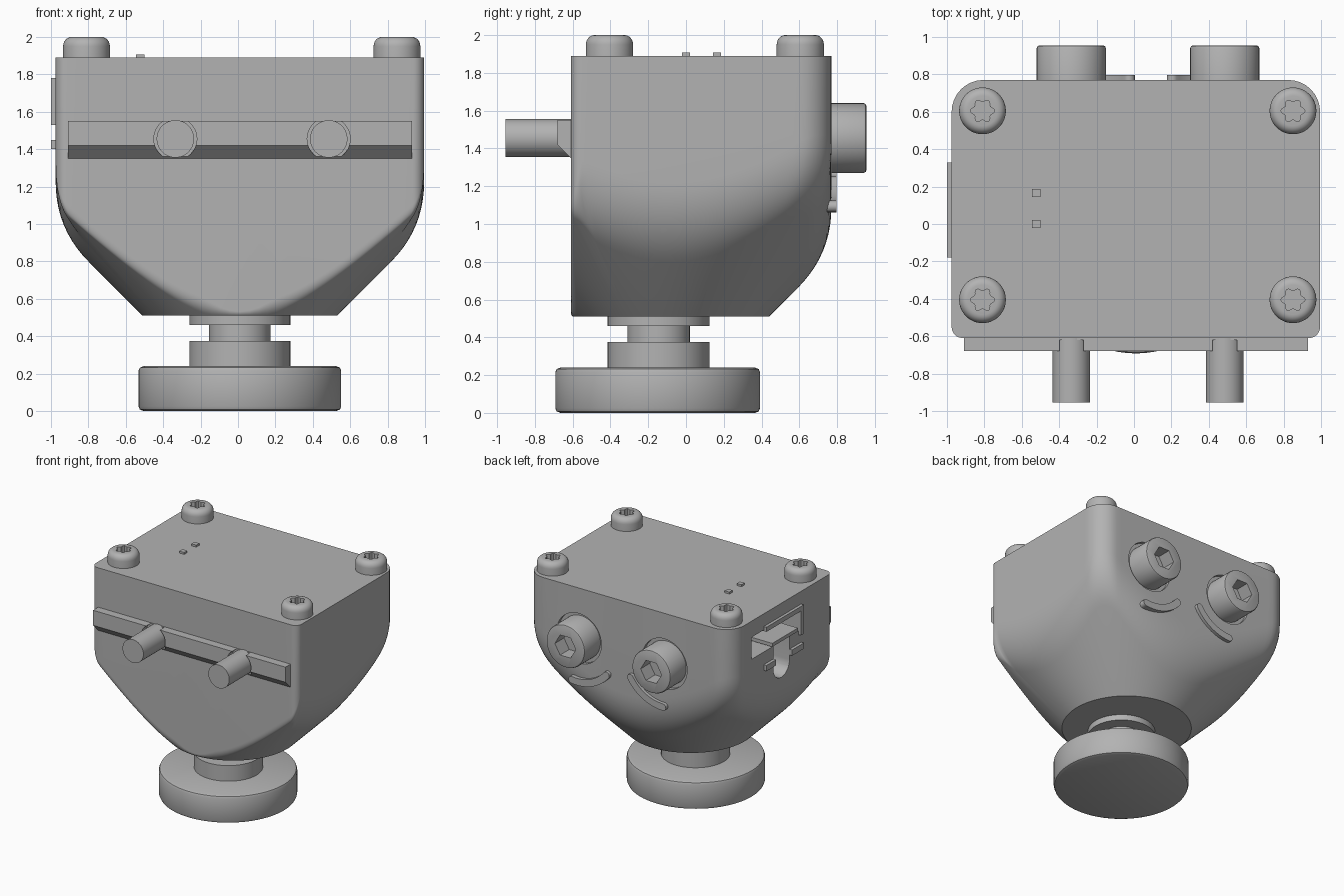
import bpy, bmesh
from math import cos, sin, pi, radians, hypot

cube = bpy.data.objects.get("Cube")
if cube:
    bpy.data.objects.remove(cube, do_unlink=True)

grey = bpy.data.materials.new("plain grey")
grey.use_nodes = True
grey.diffuse_color = (0.45, 0.45, 0.45, 1)
grey.node_tree.nodes["Principled BSDF"].inputs["Base Color"].default_value = grey.diffuse_color

AXES = {"X": lambda u, v, w: (w, u, v),
        "Y": lambda u, v, w: (u, w, v),
        "Z": lambda u, v, w: (u, v, w)}


def loft(name, rings):
    """Closed solid through rings of equal point count, capped at both ends."""
    bm = bmesh.new()
    loops = [[bm.verts.new(p) for p in ring] for ring in rings]
    n = len(loops[0])
    for a, b in zip(loops, loops[1:]):
        for i in range(n):
            j = (i + 1) % n
            bm.faces.new((a[i], a[j], b[j], b[i]))
    bm.faces.new(loops[0])
    bm.faces.new(loops[-1])
    bmesh.ops.recalc_face_normals(bm, faces=bm.faces)
    mesh = bpy.data.meshes.new(name)
    bm.to_mesh(mesh)
    bm.free()
    mesh.materials.append(grey)
    obj = bpy.data.objects.new(name, mesh)
    bpy.context.collection.objects.link(obj)
    return obj


def prism(name, outline, start, end, axis):
    return loft(name, [[AXES[axis](u, v, w) for u, v in outline] for w in (start, end)])


def turned(name, profile, centre, axis="Z", segments=48):
    """Turned solid from (radius, height) pairs around a centre."""
    cu, cv = centre
    angles = [2 * pi * i / segments for i in range(segments)]
    return loft(name, [[AXES[axis](cu + r * cos(a), cv + r * sin(a), h) for a in angles]
                       for r, h in profile])


def rect(u0, u1, v0, v1):
    return [(u0, v0), (u1, v0), (u1, v1), (u0, v1)]


def activate(obj):
    bpy.ops.object.select_all(action="DESELECT")
    obj.select_set(True)
    bpy.context.view_layer.objects.active = obj


def cut(obj, cutter):
    mod = obj.modifiers.new("cut", "BOOLEAN")
    mod.operation, mod.solver, mod.object = "DIFFERENCE", "EXACT", cutter
    activate(obj)
    bpy.ops.object.modifier_apply(modifier=mod.name)
    bpy.data.objects.remove(cutter, do_unlink=True)


# Housing outline: rounded rectangle with wide back corners, as (x, y, front weight)
X0, X1, Y0, Y1, BOTTOM, TOP = -0.975, 0.995, -0.61, 0.77, 0.51, 1.89
corners = [(X1, Y0, 0.06, -90), (X1, Y1, 0.17, 0), (X0, Y1, 0.17, 90), (X0, Y0, 0.06, 180)]
arcs = []
for x, y, r, start in corners:
    cx = x - r if x > 0 else x + r
    cy = y - r if y > 0 else y + r
    arc = []
    for k in range(9):
        a = radians(start + k * 90 / 8)
        arc.append((cx + r * cos(a), cy + r * sin(a), max(0, -sin(a))))
    arcs.append(arc)
outline = []
for arc, following in zip(arcs, arcs[1:] + arcs[:1]):
    outline += arc
    (ax, ay, aw), (bx, by, bw) = arc[-1], following[0]
    outline += [(ax + (bx - ax) * k / 36, ay + (by - ay) * k / 36, aw) for k in range(1, 36)]

# Housing body: upright walls blended into a cone that narrows to a round base
AX, AY, BASE = 0.01, -0.08, 0.52
columns = []
for x, y, front in outline:
    R = hypot(x - AX, y - AY)
    dx, dy = (x - AX) / R, (y - AY) / R
    zc = BOTTOM + R - BASE
    t = min(0.25 - 0.2 * front, (R - BASE) * 1.25)
    path = [(BASE, BOTTOM)]
    for k in range(11):
        s = k / 10
        path.append((R - 0.707 * t * (1 - s) ** 2,
                     zc - 0.707 * t * (1 - s) ** 2 + t * s * s))
    path.append((R, TOP))
    columns.append([(AX + dx * r, AY + dy * r, z) for r, z in path])
body = loft("housing", list(zip(*columns)))

BOLT_X, BOLT_Z = (-0.335, 0.485), 1.455

# Shallow seats round the back bolts
for x in BOLT_X:
    cut(body, turned("seat_cutter", [(0.215, 0.74), (0.215, 0.9)], (x, BOLT_Z), "Y"))

# Socket opening in the side with a rounded finger notch below
cut(body, prism("socket_cutter", rect(-0.15, 0.5, 1.56, 1.75), -1.2, -0.72, "X"))
notch = [(0.2, 1.6), (-0.02, 1.6)]
notch += [(0.09 + 0.11 * cos(a), 1.36 + 0.11 * sin(a))
          for a in [pi + pi * k / 12 for k in range(13)]]
cut(body, prism("notch_cutter", notch, -1.2, -0.72, "X"))
for name, box in (("socket_frame_top", rect(-0.18, 0.33, 1.74, 1.78)),
                  ("socket_frame_side", rect(-0.18, -0.14, 1.53, 1.74)),
                  ("socket_tab_front", rect(-0.18, -0.02, 1.40, 1.45)),
                  ("socket_tab_back", rect(0.2, 0.33, 1.40, 1.45)),
                  ("socket_tongue", rect(-0.1, 0.25, 1.58, 1.61))):
    prism(name, box, -1.0, -0.72, "X")

# Front rail with a sloping underside
prism("front_rail", [(-0.60, 1.35), (-0.61, 1.35), (-0.68, 1.42), (-0.68, 1.55), (-0.60, 1.55)],
      -0.91, 0.93, "X")
rail = bpy.data.objects["front_rail"]
for x in BOLT_X:
    cut(rail, turned("pin_hole_cutter", [(0.115, -0.75), (0.115, -0.62)], (x, BOLT_Z), "Y"))

# Front pins and back bolts with hexagonal sockets
for side, x in zip(("right", "left"), BOLT_X):
    turned(side + "_pin", [(0.1, -0.955), (0.1, -0.58)], (x, BOLT_Z), "Y")
    bolt = turned(side + "_bolt_head", [(0.185, 0.72), (0.185, 0.94), (0.18, 0.951), (0.17, 0.955)],
                  (x, BOLT_Z), "Y")
    cut(bolt, turned("hex_cutter", [(0.1, 0.83), (0.1, 1.0)], (x, BOLT_Z), "Y", 6))

# Curved raised marks under the bolts
for name, x, first in (("left_mark", BOLT_X[1], 205), ("right_mark", BOLT_X[0], 270)):
    inner, outer, span = 0.335, 0.395, 58
    first = first + 15 if name == "left_mark" else first
    angles = [radians(first + span * k / 16) for k in range(17)]
    mid = (inner + outer) / 2
    half = (outer - inner) / 2

    def tip(a, turn):
        return [(x + mid * cos(a) + half * cos(a + turn + pi * k / 8),
                 BOLT_Z + mid * sin(a) + half * sin(a + turn + pi * k / 8)) for k in range(1, 8)]

    shape = [(x + outer * cos(a), BOLT_Z + outer * sin(a)) for a in angles]
    shape += tip(angles[-1], 0)
    shape += [(x + inner * cos(a), BOLT_Z + inner * sin(a)) for a in reversed(angles)]
    shape += tip(angles[0], pi)
    prism(name, shape, 0.735, 0.797, "Y")

# Lid screws with six-lobed sockets
for side, x in (("right", -0.81), ("left", 0.85)):
    for end, y in (("front", -0.405), ("back", 0.605)):
        head = [(0.125, 1.87), (0.125, 1.95)]
        head += [(0.08 + 0.045 * cos(a), 1.95 + 0.05 * sin(a))
                 for a in [pi / 2 * k / 6 for k in range(1, 7)]]
        screw = turned(f"{end}_{side}_lid_screw", head, (x, y))
        star = []
        for k in range(48):
            a = 2 * pi * k / 48
            r = 0.055 + 0.009 * cos(6 * a)
            star.append((x + r * cos(a), y + r * sin(a)))
        cut(screw, prism("star_cutter", star, 1.94, 2.1, "Z"))

# Indicator lights on the lid
for name, y in (("front_indicator", 0.0), ("back_indicator", 0.165)):
    prism(name, rect(-0.545, -0.5, y - 0.021, y + 0.021), 1.88, 1.907, "Z")

# Clamping knob with collar, neck and flange
turned("knob", [(0.515, 0), (0.535, 0.008), (0.542, 0.025), (0.542, 0.215),
                (0.535, 0.232), (0.515, 0.24)], (0.01, -0.15), segments=72)
turned("knob_collar", [(0.27, 0.23), (0.27, 0.375)], (0.01, -0.145))
turned("knob_neck", [(0.165, 0.36), (0.165, 0.52)], (0.01, -0.145))
turned("base_flange", [(0.27, 0.46), (0.27, 0.53)], (0.01, -0.145))

for obj in bpy.context.collection.objects:
    if obj.type == "MESH" and grey.name in obj.data.materials:
        activate(obj)
        bpy.ops.object.shade_smooth_by_angle(angle=radians(32))
